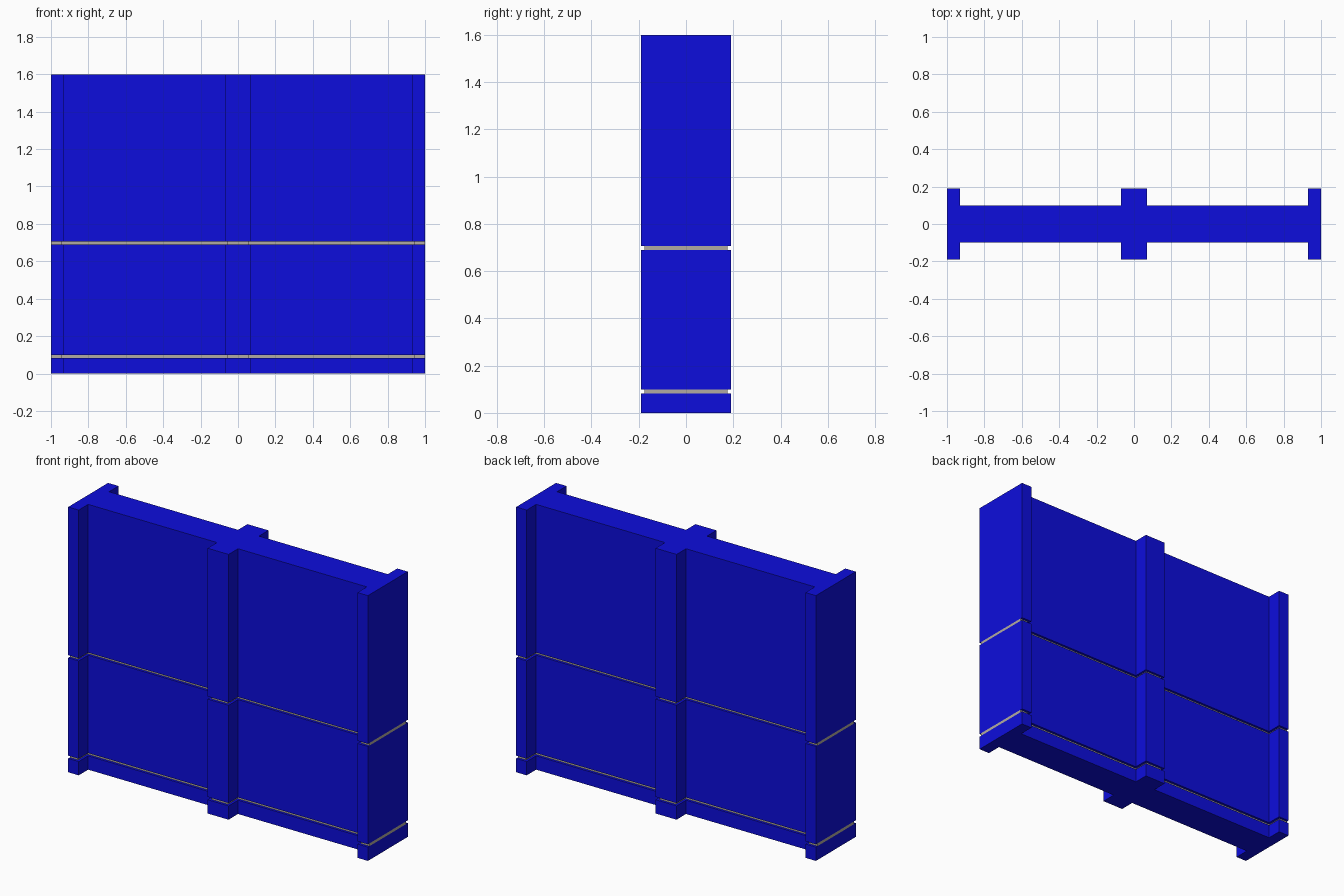
import bpy, bmesh

if "Cube" in bpy.data.objects:
    bpy.data.objects.remove(bpy.data.objects["Cube"])

def material(name, rgb):
    m = bpy.data.materials.new(name)
    m.diffuse_color = (*rgb, 1)
    m.use_nodes = True
    m.node_tree.nodes["Principled BSDF"].inputs["Base Color"].default_value = m.diffuse_color
    return m

BLUE = material("blue_paint", (0.004, 0.004, 0.72))
GREY = material("grey_joint", (0.45, 0.41, 0.36))

def outline(inset, end):
    """Wall plan with end and middle pilasters, inset on the faces."""
    wall, pier = 0.1 - inset, 0.19 - inset
    edge, mid = 0.93 + inset, 0.07 - inset
    front = [(-end, -pier), (-edge, -pier), (-edge, -wall), (-mid, -wall), (-mid, -pier)]
    front += [(-x, y) for x, y in reversed(front)]
    return front + [(x, -y) for x, y in reversed(front)]

def course(name, z0, z1, mat, inset=0.0, end=1.0):
    bm = bmesh.new()
    face = bm.faces.new([bm.verts.new((x, y, z0)) for x, y in outline(inset, end)])
    top = bmesh.ops.extrude_face_region(bm, geom=[face])["geom"]
    bmesh.ops.translate(bm, vec=(0, 0, z1 - z0),
                        verts=[v for v in top if isinstance(v, bmesh.types.BMVert)])
    bmesh.ops.recalc_face_normals(bm, faces=bm.faces)
    me = bpy.data.meshes.new(name)
    bm.to_mesh(me)
    bm.free()
    me.materials.append(mat)
    bpy.context.collection.objects.link(bpy.data.objects.new(name, me))

# Solid wall courses
course("base_course", 0, 0.083, BLUE)
course("lower_wall", 0.1, 0.69, BLUE)
course("upper_wall", 0.706, 1.6, BLUE)

# Recessed joints between the courses
course("lower_joint", 0.083, 0.1, GREY, 0.015)
course("upper_joint", 0.69, 0.706, GREY, 0.015)
